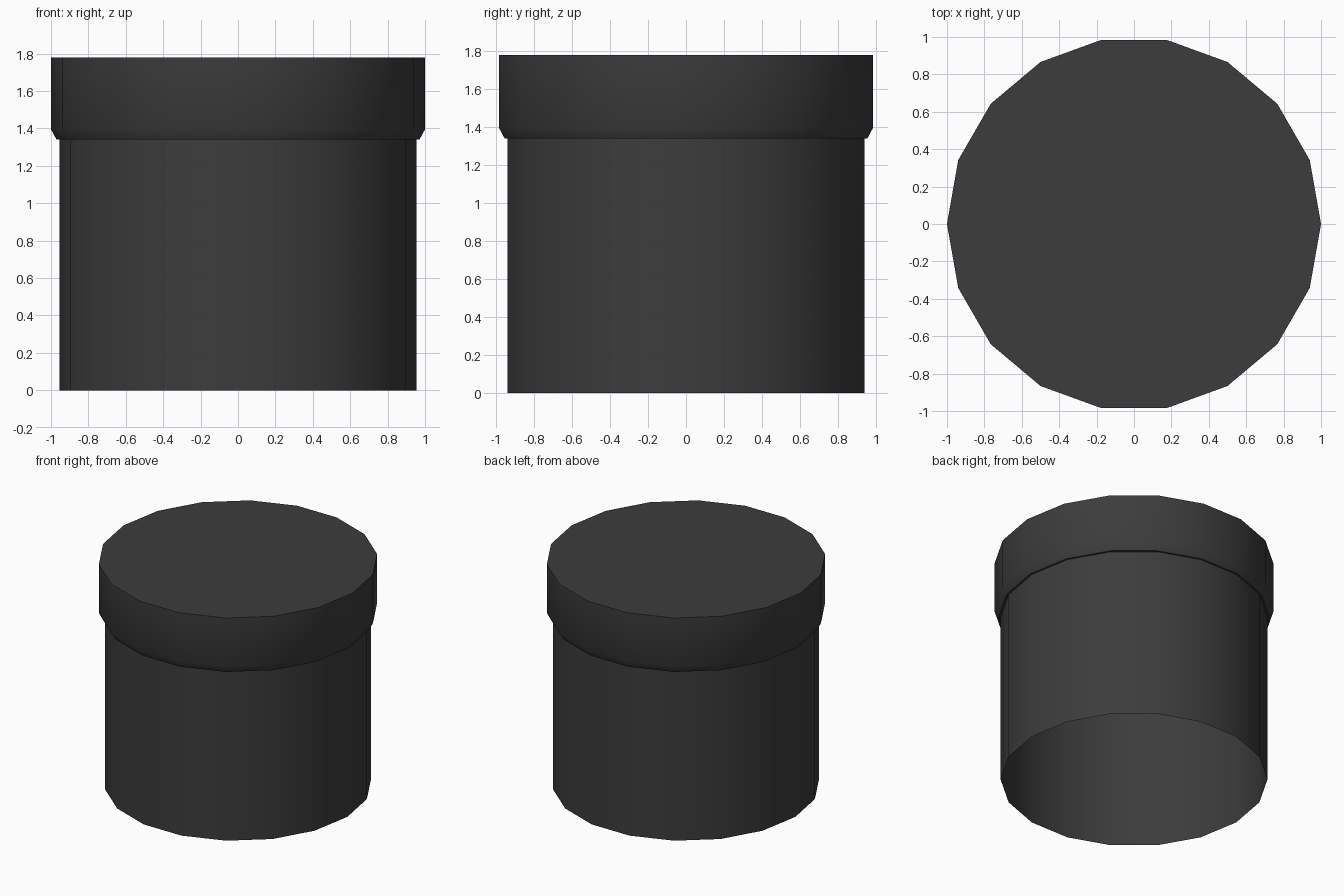
import bpy, bmesh, math

SIDES = 18

cube = bpy.data.objects.get("Cube")
if cube:
    bpy.data.objects.remove(cube, do_unlink=True)

# Single dark finish
dark = bpy.data.materials.new("dark_grey")
dark.use_nodes = True
colour = (0.045, 0.045, 0.045, 1)
dark.diffuse_color = colour
dark.node_tree.nodes["Principled BSDF"].inputs["Base Color"].default_value = colour


def turned_part(name, profile, cap_top=False):
    """Sweep a (radius, height) profile, listed upwards, around z."""
    bm = bmesh.new()
    rings = []
    for radius, height in profile:
        angles = [2 * math.pi * i / SIDES for i in range(SIDES)]
        rings.append([bm.verts.new((radius * math.cos(a), radius * math.sin(a), height))
                      for a in angles])
    for low, high in zip(rings, rings[1:]):
        for i in range(SIDES):
            j = (i + 1) % SIDES
            bm.faces.new((low[i], low[j], high[j], high[i]))
    if cap_top:
        bm.faces.new(rings[-1])
    mesh = bpy.data.meshes.new(name)
    bm.to_mesh(mesh)
    bm.free()
    mesh.materials.append(dark)
    part = bpy.data.objects.new(name, mesh)
    bpy.context.collection.objects.link(part)
    bpy.ops.object.select_all(action="DESELECT")
    part.select_set(True)
    bpy.context.view_layer.objects.active = part
    bpy.ops.object.shade_smooth_by_angle(angle=math.radians(40))
    return part


BODY_RADIUS = 0.955
LID_BOTTOM = 1.34

# Thin tube, open underneath
turned_part("body", [(BODY_RADIUS, 0), (BODY_RADIUS, LID_BOTTOM)])

# Closed lid with a chamfered lower lip
turned_part("lid", [(BODY_RADIUS, LID_BOTTOM), (0.97, LID_BOTTOM),
                    (1, 1.395), (1, 1.78)], cap_top=True)
